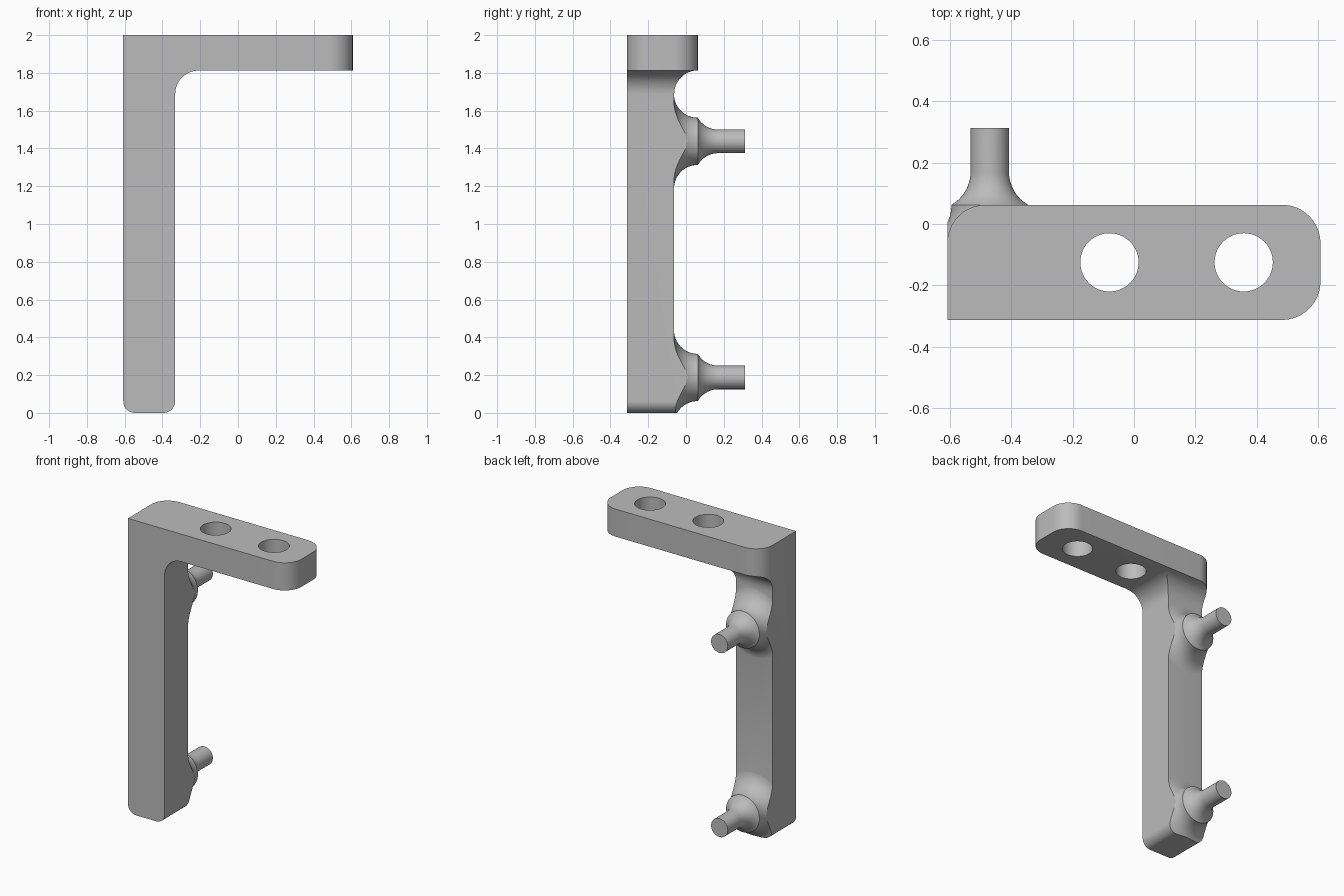
import bpy, bmesh
from math import sin, cos, pi, radians
from mathutils import Matrix, Vector

cube = bpy.data.objects.get("Cube")
if cube:
    bpy.data.objects.remove(cube, do_unlink=True)

mat = bpy.data.materials.new("plain_grey")
mat.use_nodes = True
grey = (0.5, 0.5, 0.5, 1)
mat.diffuse_color = grey
mat.node_tree.nodes["Principled BSDF"].inputs["Base Color"].default_value = grey


def arc(cx, cy, r, a0, a1, n=16):
    angles = [radians(a0 + (a1 - a0) * i / n) for i in range(n + 1)]
    return [(cx + r * cos(a), cy + r * sin(a)) for a in angles]


def finish(name, bm):
    bmesh.ops.recalc_face_normals(bm, faces=bm.faces)
    me = bpy.data.meshes.new(name)
    bm.to_mesh(me)
    bm.free()
    me.materials.append(mat)
    ob = bpy.data.objects.new(name, me)
    bpy.context.collection.objects.link(ob)
    return ob


def prism(name, outline, place, lo, hi):
    """Extrude a 2D outline; place(u, v, w) maps it into space."""
    bm = bmesh.new()
    face = bm.faces.new([bm.verts.new(place(u, v, lo)) for u, v in outline])
    out = bmesh.ops.extrude_face_region(bm, geom=[face])["geom"]
    shift = Vector(place(0, 0, hi)) - Vector(place(0, 0, lo))
    bmesh.ops.translate(bm, vec=shift, verts=[v for v in out if isinstance(v, bmesh.types.BMVert)])
    return finish(name, bm)


def lathe_peg(name, profile, x, z, steps=64):
    """Turn (distance along y, radius) points about a y axis at x, z."""
    bm = bmesh.new()
    rings = [[bm.verts.new((x + r * cos(2 * pi * i / steps), y, z + r * sin(2 * pi * i / steps)))
              for i in range(steps)] for y, r in profile]
    for a, b in zip(rings, rings[1:]):
        for i in range(steps):
            j = (i + 1) % steps
            bm.faces.new((a[i], a[j], b[j], b[i]))
    bm.faces.new(rings[0])
    bm.faces.new(rings[-1])
    return finish(name, bm)


def combine(target, tool, operation):
    mod = target.modifiers.new(operation.lower(), "BOOLEAN")
    mod.operation, mod.solver, mod.object = operation, "EXACT", tool
    bpy.context.view_layer.objects.active = target
    bpy.ops.object.modifier_apply(modifier=mod.name)
    bpy.data.objects.remove(tool, do_unlink=True)


LEFT, RIGHT, FRONT, BACK = -0.6075, 0.6075, -0.3125, 0.0625
ARM_X, ARM_BACK, UNDER, R = -0.3325, -0.0625, 1.8125, 0.125
PEG_X = (LEFT + ARM_X) / 2

# Side section: arm depth flaring into the deeper top plate
side = [(-0.5, -0.2), (ARM_BACK, -0.2)]
side += arc(BACK + 0.001, UNDER - R, R + 0.001, 180, 90)
side += [(BACK + 0.001, 2.2), (-0.5, 2.2)]
bracket = prism("bracket", side, lambda u, v, w: (w, u, v), -1, 1)

# Plan outline: three rounded corners
plan = [(LEFT - 0.001, FRONT)]
plan += arc(RIGHT - R, FRONT + R, R, -90, 0)
plan += arc(RIGHT - R, BACK - R, R, 0, 90)
plan += arc(LEFT - 0.001 + R, BACK - R, R, 90, 180)
combine(bracket, prism("plan_cutter", plan, lambda u, v, w: (u, v, w), -0.1, 2.1), "INTERSECT")

# Pegs with a wide root flare and a smaller collar flare
root = [(-0.2, 2 * R)] + arc(BACK - 0.001, 2 * R, R, 180, 270)
collar = arc(BACK + R * cos(radians(30)), R * 1.5, R, 210, 270)
profile = root + collar + [(-FRONT, R / 2)]
for z in (0.1875, 1.4375):
    combine(bracket, lathe_peg("peg", profile, PEG_X, z), "UNION")

# Front outline: rounded foot and filleted inner corner
foot = R / 2
front = arc(LEFT + foot, foot, foot, 180, 270) + arc(ARM_X - foot, foot, foot, 270, 360)
front += arc(ARM_X + R, UNDER - R, R, 180, 90)
front += [(RIGHT + 0.1, UNDER), (RIGHT + 0.1, 2), (LEFT, 2)]
combine(bracket, prism("front_cutter", front, lambda u, v, w: (u, w, v), -0.5, 0.5), "INTERSECT")

# Screw holes through the plate
for x in (-0.08, 0.3575):
    hole = arc(x, -0.125, 0.095, 0, 352.5, 47)
    combine(bracket, prism("hole_cutter", hole, lambda u, v, w: (u, v, w), 1.7, 2.2), "DIFFERENCE")

bpy.ops.object.select_all(action="DESELECT")
bracket.select_set(True)
bpy.context.view_layer.objects.active = bracket
bpy.ops.object.shade_smooth_by_angle(angle=radians(25))
